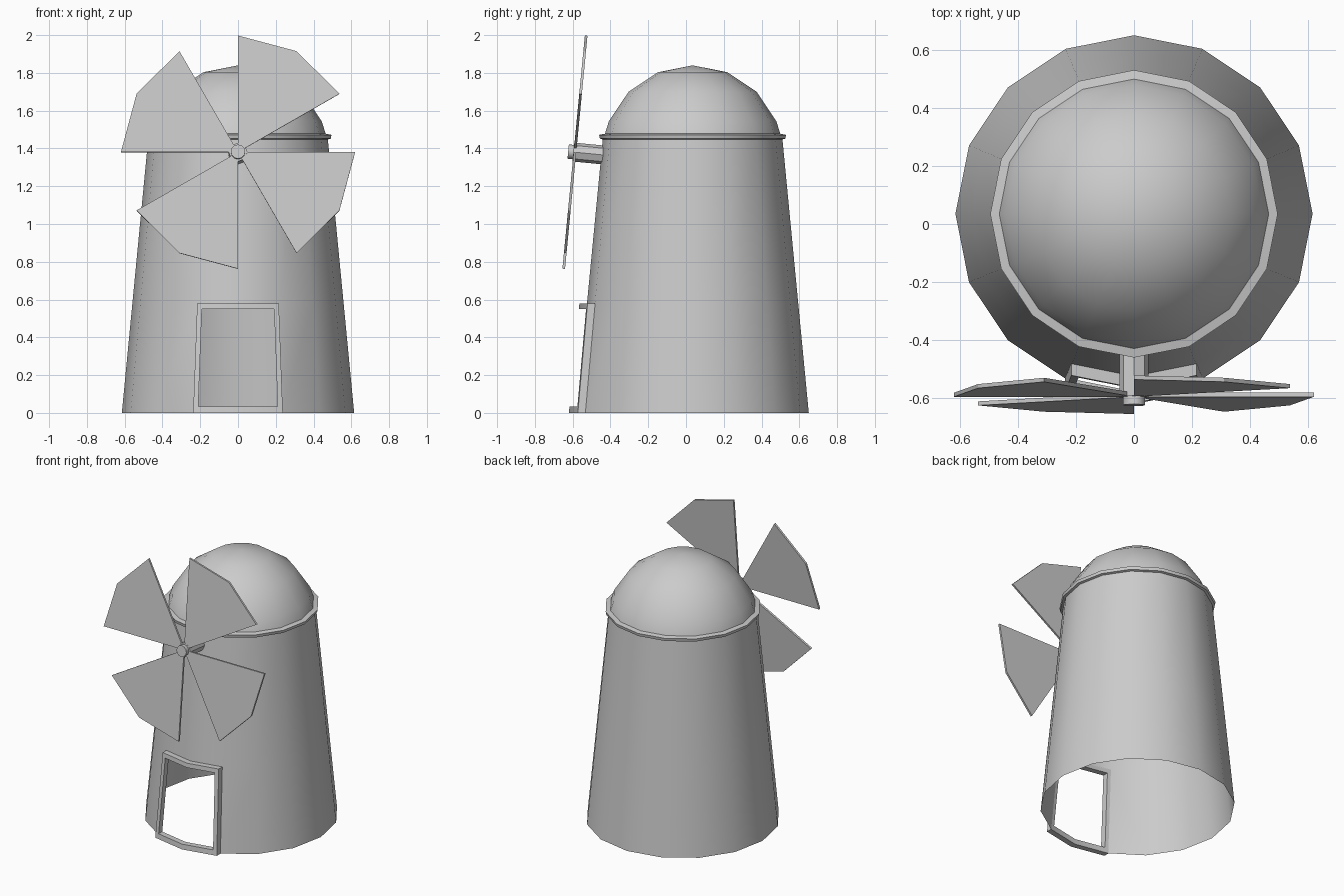
import bpy, bmesh, math
from mathutils import Matrix, Vector

if "Cube" in bpy.data.objects:
    bpy.data.objects.remove(bpy.data.objects["Cube"])

CY = 0.035                 # tower axis in y
R0, R1, H = 0.615, 0.475, 1.455
SIDES = 16
DOOR_TOP = 0.575


def radius(z):
    return R0 + (R1 - R0) * z / H


def make(name, verts, faces, smooth=None):
    bm = bmesh.new()
    vs = [bm.verts.new(v) for v in verts]
    for f in faces:
        bm.faces.new([vs[i] for i in f])
    bmesh.ops.recalc_face_normals(bm, faces=bm.faces)
    me = bpy.data.meshes.new(name)
    bm.to_mesh(me)
    bm.free()
    ob = bpy.data.objects.new(name, me)
    bpy.context.collection.objects.link(ob)
    if smooth:
        bpy.ops.object.select_all(action='DESELECT')
        ob.select_set(True)
        bpy.context.view_layer.objects.active = ob
        bpy.ops.object.shade_smooth_by_angle(angle=math.radians(smooth))
    return ob


def lathe(name, profile, sides, mat, smooth, skip=lambda row, k: False):
    """Revolve (radius, height) points; a zero radius closes to a single point."""
    verts, rings, faces = [], [], []
    for r, z in profile:
        n = 1 if r == 0 else sides
        rings.append([len(verts) + (k % n) for k in range(sides)])
        verts += [mat @ Vector((r * math.cos(2 * math.pi * k / sides),
                                r * math.sin(2 * math.pi * k / sides), z)) for k in range(n)]
    for row, (a, b) in enumerate(zip(rings, rings[1:])):
        for k in range(sides):
            if skip(row, k):
                continue
            j = (k + 1) % sides
            faces.append(list(dict.fromkeys((a[k], a[j], b[j], b[k]))))
    return make(name, verts, faces, smooth)


axis = Matrix.Translation((0, CY, 0))

# Tower: open tapered shell, the two front faces of the lower row left out as doorway
lathe("tower", [(radius(z), z) for z in (0, DOOR_TOP, H)], SIDES, axis, 40,
      skip=lambda row, k: row == 0 and k in (11, 12))

# Domed cap with a small lip
SR, SZ = 0.48, 1.36
dome = [(SR * math.sin(math.radians(a)), SZ + SR * math.cos(math.radians(a)))
        for a in (67.5, 45, 22.5)]
lathe("dome_cap", [(0.474, 1.447), (0.491, 1.452), (0.495, 1.472), (0.464, 1.478)]
      + dome + [(0, SZ + SR)], SIDES, axis, 50)

# Door frame: bent rectangular loop around the doorway, proud of the wall
def wall(x, z):
    return Vector((x, CY - radius(z) + abs(x) * math.tan(math.pi / 16), z))


def loop(inset, z0, z1):
    pts = []
    for z, signs in ((z0, (-1, 0, 1)), (z1, (1, 0, -1))):
        half = radius(z) * math.sin(math.pi / 8) - inset
        pts += [wall(s * half, z) for s in signs]
    return pts


outer, inner = loop(-0.002, 0, 0.58), loop(0.024, 0.035, 0.55)
out = Vector((0, -0.04, 0))
section = [outer, [p + out for p in outer], [p + out for p in inner], inner]
verts = [p for ring in section for p in ring]
faces = [(6 * s + k, 6 * s + (k + 1) % 6,
          6 * ((s + 1) % 4) + (k + 1) % 6, 6 * ((s + 1) % 4) + k)
         for s in range(4) for k in range(6)]
make("door_frame", verts, faces, 30)

# Rotor space: local z points forward along the slightly raised shaft
TILT = math.radians(5.5)
rotor = Matrix.Translation((0, -0.588, 1.38)) @ Matrix.Rotation(math.pi / 2 - TILT, 4, 'X')

# Shaft and hub cap
lathe("shaft", [(0, -0.15), (0.05, -0.15), (0.05, 0.008), (0, 0.008)], 8, rotor, 30)
lathe("hub_cap", [(0, 0), (0.038, 0), (0.038, 0.036), (0, 0.036)], 12, rotor, 40)

# Four sails: flat 60 degree sectors with a three-point outer edge
T = 0.007
for i in range(4):
    angles = [math.radians(90 - 90 * i - d) for d in (0, 30, 60)]
    flat = [(0.62 * math.cos(a), 0.62 * math.sin(a)) for a in angles]
    flat += [(0.035 * math.cos(a), 0.035 * math.sin(a)) for a in (angles[2], angles[0])]
    verts = [rotor @ Vector((x, y, z)) for z in (-T, T) for x, y in flat]
    faces = [range(5), range(5, 10)] + [(k, (k + 1) % 5, 5 + (k + 1) % 5, 5 + k) for k in range(5)]
    make(f"sail_{i + 1}", verts, faces)
